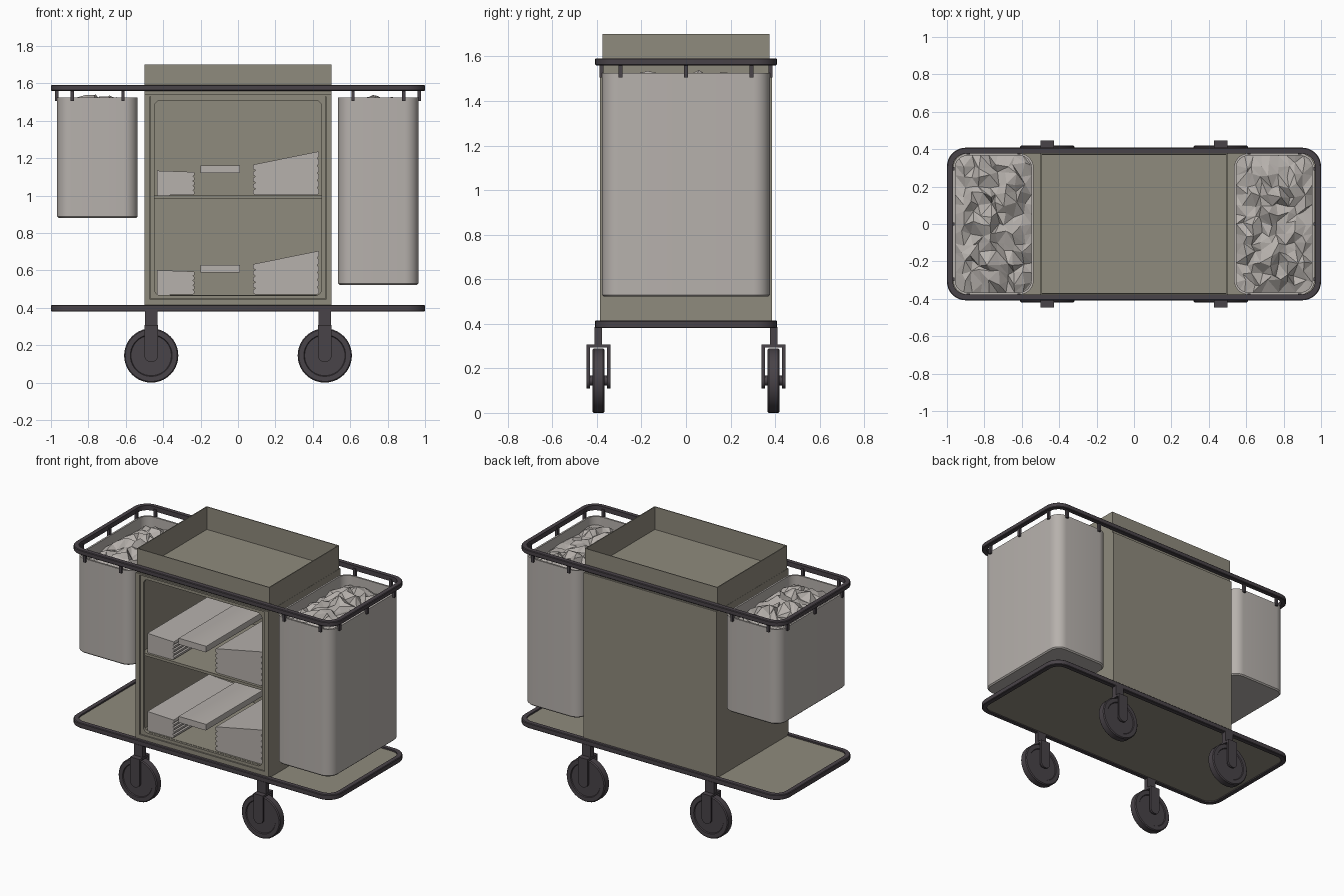
import bpy, bmesh, math, random
from mathutils import Vector

if "Cube" in bpy.data.objects:
    bpy.data.objects.remove(bpy.data.objects["Cube"])

random.seed(4)


def material(name, rgb):
    m = bpy.data.materials.new(name)
    m.diffuse_color = (*rgb, 1)
    m.use_nodes = True
    m.node_tree.nodes["Principled BSDF"].inputs["Base Color"].default_value = m.diffuse_color
    return m


OLIVE = material("olive grey panel", (0.275, 0.256, 0.205))
DARK = material("dark charcoal", (0.066, 0.056, 0.065))
CLOTH = material("light grey cloth", (0.47, 0.44, 0.415))


def finish(name, bm, mat, smooth=True):
    me = bpy.data.meshes.new(name)
    bm.to_mesh(me)
    bm.free()
    me.materials.append(mat)
    ob = bpy.data.objects.new(name, me)
    bpy.context.collection.objects.link(ob)
    if smooth:
        bpy.ops.object.select_all(action='DESELECT')
        ob.select_set(True)
        bpy.context.view_layer.objects.active = ob
        bpy.ops.object.shade_smooth_by_angle(angle=math.radians(32))
    return ob


def loft(name, loops, mat, closed=False):
    """Skin equal-length loops; closed joins last to first, else ends are capped."""
    bm = bmesh.new()
    rows = [[bm.verts.new(p) for p in lp] for lp in loops]
    n = len(rows[0])
    pairs = list(zip(rows, rows[1:])) + ([(rows[-1], rows[0])] if closed else [])
    for a, b in pairs:
        for i in range(n):
            j = (i + 1) % n
            bm.faces.new((a[i], a[j], b[j], b[i]))
    if not closed:
        bm.faces.new(rows[0])
        bm.faces.new(rows[-1])
    bmesh.ops.recalc_face_normals(bm, faces=bm.faces)
    return finish(name, bm, mat)


def rrect(cx, cy, hx, hy, r, n=8):
    """Rounded rectangle outline in 2D (r = 0 gives coincident-free square)."""
    pts = []
    for k, (sx, sy) in enumerate(((1, 1), (-1, 1), (-1, -1), (1, -1))):
        for i in range(n + 1 if r else 1):
            a = math.pi / 2 * (k + (i / n if r else 0))
            pts.append((cx + sx * (hx - r) + r * math.cos(a),
                        cy + sy * (hy - r) + r * math.sin(a)))
    return pts


def at_z(pts, z):
    return [(x, y, z) for x, y in pts]


def at_y(pts, y):
    return [(x, y, z) for x, z in pts]


def box(name, x0, x1, y0, y1, z0, z1, mat):
    p = [(x0, y0), (x1, y0), (x1, y1), (x0, y1)]
    return loft(name, [at_z(p, z0), at_z(p, z1)], mat)


def rail(name, z0, z1):
    o, i = rrect(0, 0, 1, 0.408, 0.1), rrect(0, 0, 0.968, 0.376, 0.07)
    mid = rrect(0, 0, 0.996, 0.404, 0.096)
    e = 0.004
    loft(name, [at_z(mid, z0), at_z(o, z0 + e), at_z(o, z1 - e), at_z(mid, z1),
                at_z(i, z1), at_z(i, z0)], DARK, closed=True)


# base platform and the two bumper rails
rail("base_rail", 0.38, 0.415)
rail("top_rail", 1.56, 1.592)
pl = rrect(0, 0, 0.985, 0.393, 0.085)
loft("base_platform", [at_z(pl, 0.388), at_z(pl, 0.405)], OLIVE)

# cabinet shell with open front
outer = rrect(0, 0.972, 0.5, 0.568, 0)
hole = rrect(0, 0.9875, 0.47, 0.5425, 0)
loft("cabinet_shell", [at_y(outer, 0.387), at_y(outer, -0.387),
                       at_y(hole, -0.387), at_y(hole, 0.36)], OLIVE)

# rounded frame lining the opening
fo, fi = rrect(0, 0.9875, 0.469, 0.5415, 0.004), rrect(0, 0.9875, 0.447, 0.5215, 0.035)
loft("opening_frame", [at_y(fo, -0.38), at_y(fo, -0.362),
                       at_y(fi, -0.362), at_y(fi, -0.38)], OLIVE, closed=True)
box("cabinet_shelf", -0.468, 0.468, -0.37, 0.358, 0.982, 1.0, OLIVE)
box("cabinet_floor", -0.468, 0.468, -0.365, 0.358, 0.446, 0.468, OLIVE)

# shallow tray on top
to, ti = rrect(0, 0, 0.499, 0.375, 0), rrect(0, 0, 0.493, 0.369, 0)
loft("top_tray", [at_z(to, 1.53), at_z(to, 1.7), at_z(ti, 1.7), at_z(ti, 1.546)], OLIVE)


def zigzag(x, z0, z1, layers, depth):
    """Edge of a folded stack, from bottom to top, notched between the layers."""
    h = (z1 - z0) / layers
    pts = []
    for i in range(layers):
        pts += [(x + depth, z0 + h * i + 0.002), (x, z0 + h * (i + 0.3)), (x, z0 + h * (i + 0.8))]
    return pts + [(x + depth * 0.3, z1)]


# folded linen stacks, same set on both levels
for level, z in (("lower", 0.469), ("upper", 1.001)):
    stack = [(-0.432, z), (-0.432, z + 0.132)] + zigzag(-0.232, z, z + 0.125, 5, -0.01)[::-1]
    pile = zigzag(0.08, z, z + 0.165, 5, 0.014) + zigzag(0.432, z, z + 0.235, 6, -0.008)[::-1]
    slab = rrect(-0.095, z + 0.14, 0.105, 0.021, 0.004, 2)
    for nm, prof in (("towel_stack", stack), ("linen_pile", pile), ("sheet_slab", slab)):
        loft(f"{level}_{nm}", [at_y(prof, -0.357), at_y(prof, 0.3)], CLOTH)


def bag(side, cx, z0):
    hx, hy, zt = 0.215, 0.377, 1.525
    o, i = rrect(cx, 0, hx, hy, 0.075), rrect(cx, 0, hx - 0.012, hy - 0.012, 0.063)
    b = rrect(cx, 0, hx - 0.008, hy - 0.008, 0.067)
    loft(f"{side}_bag", [at_z(b, z0), at_z(o, z0 + 0.008), at_z(o, zt), at_z(i, zt),
                         at_z(i, 1.3)], CLOTH)
    # crumpled laundry inside the bag mouth
    nx, ny = 9, 14
    bm = bmesh.new()
    g = []
    for a in range(nx + 1):
        row = []
        for c in range(ny + 1):
            u, v = 2 * a / nx - 1, 2 * c / ny - 1
            rim = max(abs(u), abs(v)) > 0.99
            if not rim:
                u += random.uniform(-0.07, 0.07)
                v += random.uniform(-0.05, 0.05)
            k = 0.92 if abs(u) > 0.99 and abs(v) > 0.99 else 1
            dome = (1 - abs(u) ** 2.5) * (1 - abs(v) ** 4)
            z = 1.455 + 0.05 * dome + (random.uniform(-0.035, 0.038) * (0.35 + 0.65 * dome))
            row.append(bm.verts.new((cx + u * k * (hx - 0.012), v * (0.975 if k < 1 else 1) * (hy - 0.012),
                                     min(z, 1.543))))
        g.append(row)
    for a in range(nx):
        for c in range(ny):
            p, q, r, s = g[a][c], g[a + 1][c], g[a + 1][c + 1], g[a][c + 1]
            if random.random() < 0.5:
                bm.faces.new((p, q, r)), bm.faces.new((p, r, s))
            else:
                bm.faces.new((p, q, s)), bm.faces.new((q, r, s))
    finish(f"{side}_laundry", bm, CLOTH, smooth=False)


bag("left", -0.752, 0.88)
bag("right", 0.75, 0.522)

# hangers joining the bags to the top rail
spots = [(0.97, y) for y in (-0.295, 0, 0.295)]
spots += [(x, y) for x in (0.615, 0.887) for y in (-0.38, 0.38)]
for sx, side in ((-1, "left"), (1, "right")):
    for k, (x, y) in enumerate(spots):
        box(f"{side}_hanger_{k}", sx * x - 0.009, sx * x + 0.009, y - 0.009, y + 0.009,
            1.505, 1.575, DARK)


def circle(cx, cz, r, n=40):
    return [(cx + r * math.cos(2 * math.pi * i / n), cz + r * math.sin(2 * math.pi * i / n))
            for i in range(n)]


# casters
for sx, a in ((-1, "left"), (1, "right")):
    for sy, b in ((-1, "front"), (1, "back")):
        x, y, zc, nm = sx * 0.464, sy * 0.393, 0.145, f"{b}_{a}"
        prof = [(0.108, 0.021), (0.112, 0.027), (0.139, 0.027), (0.145, 0.021)]
        prof = [(r, -d) for r, d in prof] + prof[::-1]
        loft(nm + "_wheel", [at_y(circle(x, zc, r), y + d) for r, d in prof], DARK)
        ax = circle(x, zc, 0.022, 16)
        loft(nm + "_axle", [at_y(ax, y - 0.045), at_y(ax, y + 0.045)], DARK)
        # fork cheeks with rounded lower ends
        ck = [(x + 0.036 * math.cos(t), zc + 0.036 * math.sin(t))
              for t in (math.pi + math.pi * i / 14 for i in range(15))]
        ck += [(x + 0.036, 0.307), (x - 0.036, 0.307)]
        for d, e in ((-0.053, "outer" if sy < 0 else "inner"), (0.039, "inner" if sy < 0 else "outer")):
            loft(f"{nm}_{e}_fork", [at_y(ck, y + d), at_y(ck, y + d + 0.014)], DARK)
        box(nm + "_fork_bridge", x - 0.036, x + 0.036, y - 0.04, y + 0.04, 0.293, 0.307, DARK)
        box(nm + "_stem", x - 0.033, x + 0.033, y - 0.017, y + 0.017, 0.3, 0.385, DARK)
